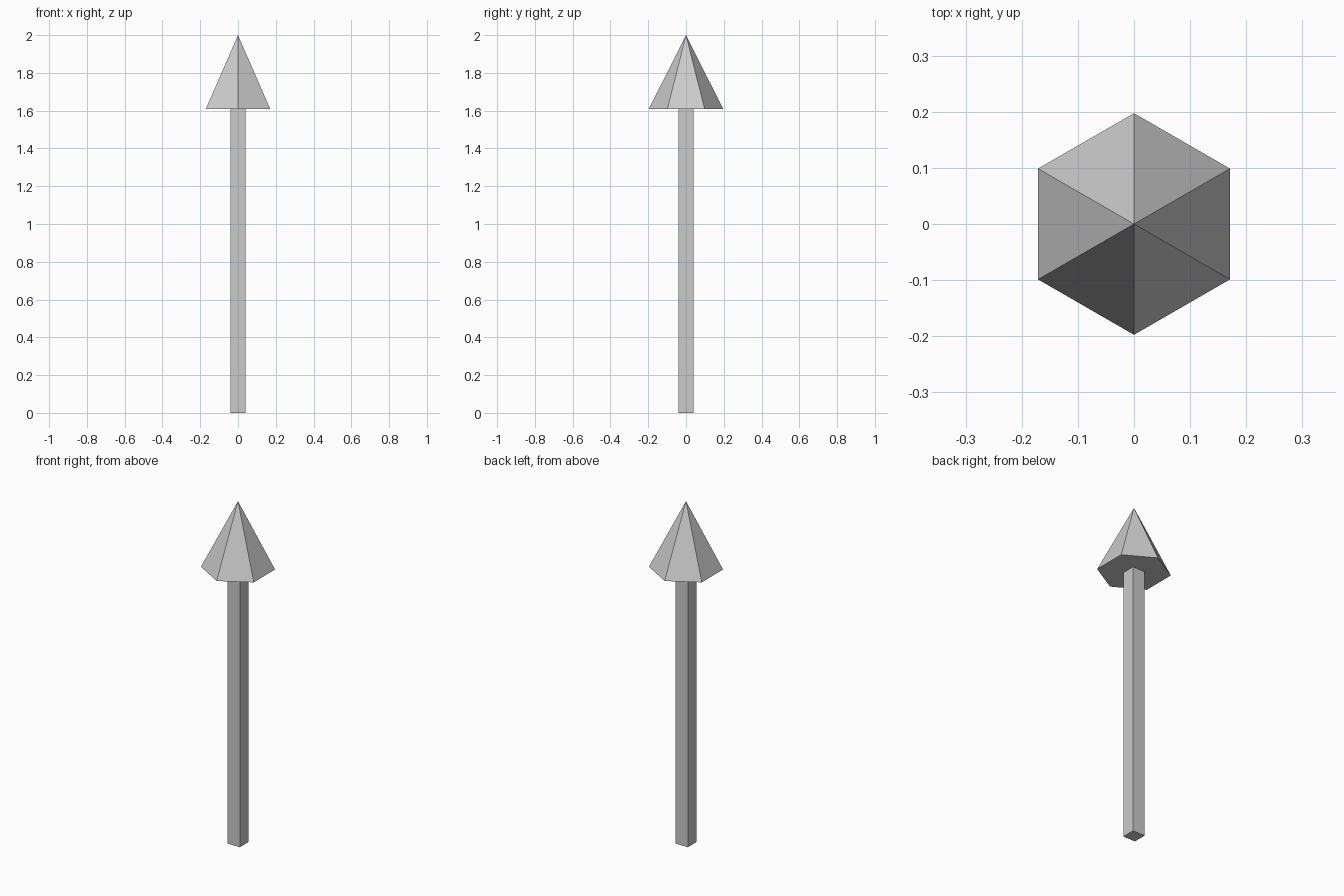
import bpy

if "Cube" in bpy.data.objects:
    bpy.data.objects.remove(bpy.data.objects["Cube"])

SHAFT_WIDTH = 0.08
HEAD_RADIUS = 0.1975
HEAD_BASE = 1.608
TOP = 2.0

# Square shaft standing on the ground
bpy.ops.mesh.primitive_cube_add(size=1, location=(0, 0, HEAD_BASE / 2))
shaft = bpy.context.object
shaft.name = "shaft"
shaft.scale = (SHAFT_WIDTH, SHAFT_WIDTH, HEAD_BASE)
bpy.ops.object.transform_apply(location=False, rotation=False, scale=True)

# Six-sided pointed head with corners on the y axis
bpy.ops.mesh.primitive_cone_add(
    vertices=6, radius1=HEAD_RADIUS, radius2=0, depth=TOP - HEAD_BASE,
    location=(0, 0, (HEAD_BASE + TOP) / 2))
bpy.context.object.name = "arrow_head"
